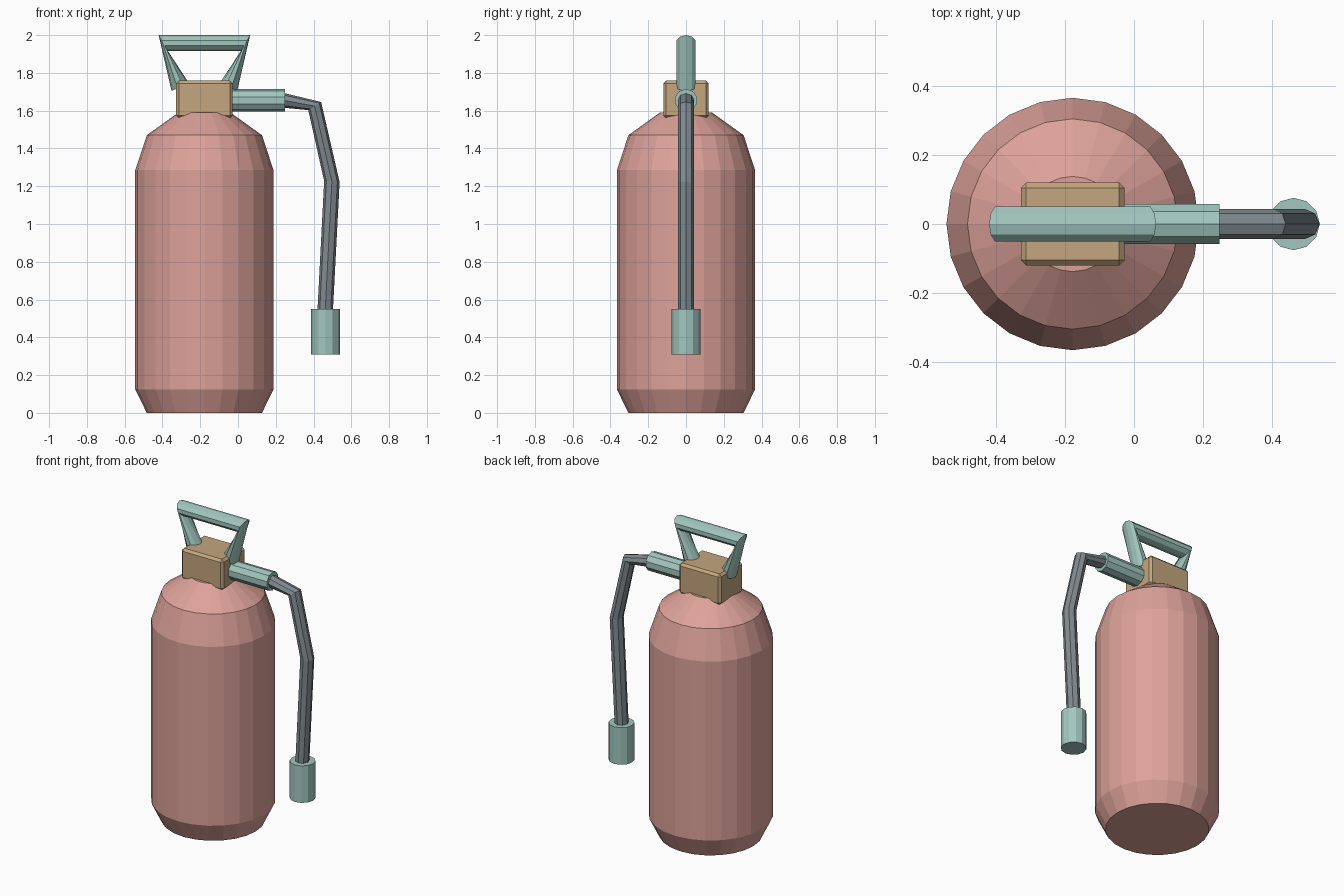
import bpy, bmesh
from math import sin, cos, pi
from mathutils import Vector

if "Cube" in bpy.data.objects:
    bpy.data.objects.remove(bpy.data.objects["Cube"])

CX = -0.178  # tank axis


def material(name, rgb):
    m = bpy.data.materials.new(name)
    m.diffuse_color = (*rgb, 1)
    m.use_nodes = True
    m.node_tree.nodes["Principled BSDF"].inputs["Base Color"].default_value = m.diffuse_color
    return m


RED = material("red", (0.72, 0.36, 0.32))
BRASS = material("brass", (0.55, 0.38, 0.21))
TEAL = material("teal", (0.36, 0.57, 0.52))
RUBBER = material("rubber", (0.22, 0.26, 0.28))


def loft(name, rings, mat):
    """Skin a list of equal rings of points, capping both ends."""
    bm = bmesh.new()
    loops = [[bm.verts.new(p) for p in ring] for ring in rings]
    n = len(loops[0])
    for a, b in zip(loops, loops[1:]):
        for i in range(n):
            j = (i + 1) % n
            bm.faces.new((a[i], a[j], b[j], b[i]))
    bm.faces.new(loops[0])
    bm.faces.new(loops[-1])
    bmesh.ops.recalc_face_normals(bm, faces=bm.faces)
    me = bpy.data.meshes.new(name)
    bm.to_mesh(me)
    bm.free()
    me.materials.append(mat)
    ob = bpy.data.objects.new(name, me)
    bpy.context.collection.objects.link(ob)
    return ob


def lathe(name, x, profile, sides, mat):
    """Turn (radius, z) points about a vertical axis at x."""
    ang = [2 * pi * i / sides for i in range(sides)]
    return loft(name, [[(x + r * cos(a), r * sin(a), z) for a in ang]
                       for r, z in profile], mat)


def tube(name, pairs, ry, sides, mat):
    """Tube in the xz plane; each ring spans an outer and an inner (x, z) point."""
    rings = []
    for (x1, z1), (x2, z2) in pairs:
        c = Vector(((x1 + x2) / 2, 0, (z1 + z2) / 2))
        h = Vector(((x1 - x2) / 2, 0, (z1 - z2) / 2))
        ang = [2 * pi * i / sides for i in range(sides)]
        rings.append([c + h * cos(a) + Vector((0, ry * sin(a), 0)) for a in ang])
    return loft(name, rings, mat)


# Tank
lathe("tank", CX, [(0.305, 0), (0.366, 0.125), (0.366, 1.285),
                   (0.305, 1.47), (0.138, 1.59)], 24, RED)

# Valve block with chamfered edges
bm = bmesh.new()
bmesh.ops.create_cube(bm, size=1)
for v in bm.verts:
    v.co = (v.co.x * 0.30 + CX, v.co.y * 0.24, v.co.z * 0.20 + 1.66)
bmesh.ops.bevel(bm, geom=bm.edges[:], offset=0.015, segments=1, affect='EDGES')
me = bpy.data.meshes.new("valve_block")
bm.to_mesh(me)
bm.free()
me.materials.append(BRASS)
bpy.context.collection.objects.link(bpy.data.objects.new("valve_block", me))

# Carrying handle, mirrored about the tank axis
left = [((-0.352, 1.705), (-0.258, 1.743)), ((-0.42, 2.0), (-0.372, 1.917))]
right = [tuple((2 * CX - x, z) for x, z in pair) for pair in reversed(left)]
tube("carry_handle", left + right, 0.053, 10, TEAL)

# Outlet pipe, hose and nozzle
tube("outlet_pipe", [((-0.06, 1.715), (-0.06, 1.595)),
                     ((0.248, 1.715), (0.248, 1.595))], 0.061, 10, TEAL)
tube("hose", [((0.20, 1.70), (0.20, 1.62)),
              ((0.248, 1.692), (0.248, 1.615)),
              ((0.44, 1.646), (0.372, 1.603)),
              ((0.538, 1.222), (0.456, 1.228)),
              ((0.502, 0.53), (0.42, 0.53))], 0.043, 8, RUBBER)
lathe("nozzle", 0.463, [(0.076, 0.31), (0.076, 0.55)], 12, TEAL)
